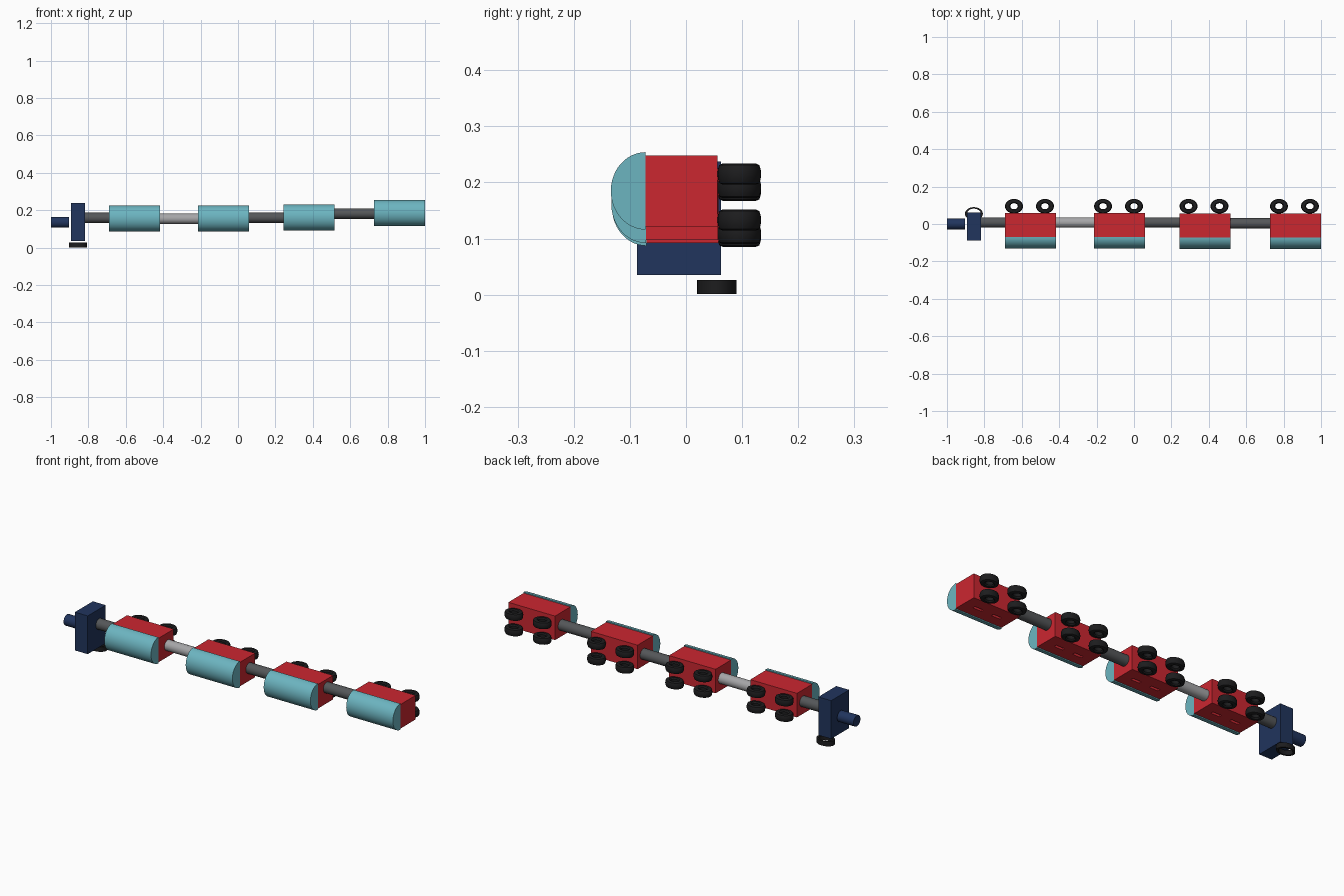
import bpy, bmesh
from math import pi, cos, sin, radians

if "Cube" in bpy.data.objects:
    bpy.data.objects.remove(bpy.data.objects["Cube"])


def mat(name, rgb):
    m = bpy.data.materials.new(name)
    m.diffuse_color = (*rgb, 1)
    m.use_nodes = True
    m.node_tree.nodes["Principled BSDF"].inputs["Base Color"].default_value = m.diffuse_color
    return m


RED = mat("red", (0.60, 0.02, 0.03))
TEAL = mat("teal", (0.15, 0.46, 0.53))
NAVY = mat("navy", (0.015, 0.035, 0.11))
BLACK = mat("black", (0.012, 0.012, 0.013))
DARK = mat("dark_grey", (0.09, 0.095, 0.10))
LIGHT = mat("light_grey", (0.38, 0.38, 0.39))


def finish(name, bm, material, smooth=False):
    bmesh.ops.recalc_face_normals(bm, faces=bm.faces)
    me = bpy.data.meshes.new(name)
    bm.to_mesh(me)
    bm.free()
    ob = bpy.data.objects.new(name, me)
    bpy.context.collection.objects.link(ob)
    if material:
        me.materials.append(material)
    if smooth:
        bpy.ops.object.select_all(action='DESELECT')
        ob.select_set(True)
        bpy.context.view_layer.objects.active = ob
        bpy.ops.object.shade_smooth_by_angle(angle=radians(35))
    return ob


def box(name, x, y, z, material):
    bm = bmesh.new()
    bmesh.ops.create_cube(bm, size=1)
    for v in bm.verts:
        for i, (lo, hi) in enumerate((x, y, z)):
            v.co[i] = (lo + hi) / 2 + v.co[i] * (hi - lo)
    return finish(name, bm, material)


def extrude_x(name, outline, x0, x1, material):
    """Prism along x from a closed (y, z) outline."""
    bm = bmesh.new()
    face = bm.faces.new([bm.verts.new((x0, y, z)) for y, z in outline])
    ext = bmesh.ops.extrude_face_region(bm, geom=[face], use_keep_orig=True)
    verts = [g for g in ext["geom"] if isinstance(g, bmesh.types.BMVert)]
    bmesh.ops.translate(bm, vec=(x1 - x0, 0, 0), verts=verts)
    return finish(name, bm, material, True)


def rod(name, x0, x1, y, z, r, material):
    ring = [(y + r * cos(a), z + r * sin(a)) for a in (i * pi / 16 for i in range(32))]
    return extrude_x(name, ring, x0, x1, material)


def tyre(name, loc, profile, squash, steps=32):
    """Closed (radius, height) profile turned about z, then narrowed in y."""
    bm = bmesh.new()
    rings = []
    for i in range(steps):
        a = 2 * pi * i / steps
        rings.append([bm.verts.new((loc[0] + r * cos(a), loc[1] + squash * r * sin(a), loc[2] + h))
                      for r, h in profile])
    n = len(profile)
    for i in range(steps):
        p, q = rings[i], rings[(i + 1) % steps]
        for j in range(n):
            bm.faces.new((p[j], q[j], q[(j + 1) % n], p[(j + 1) % n]))
    return finish(name, bm, BLACK, True)


WHEEL = [(0.020, -0.012), (0.026, -0.018), (0.036, -0.019), (0.044, -0.016), (0.047, -0.009), (0.048, 0),
         (0.047, 0.009), (0.044, 0.016), (0.036, 0.019), (0.026, 0.018), (0.020, 0.012)]
FRONT_RING = [(0.037, -0.0125), (0.048, -0.0125), (0.048, 0.0125), (0.037, 0.0125)]

# wagons: centre x, y offset, centre z
WAGONS = [(-0.553, 0.002, 0.156), (-0.077, 0.002, 0.156), (0.380, 0.001, 0.161), (0.8635, 0.0, 0.185)]
HALF = 0.1365
for k, (cx, dy, cz) in enumerate(WAGONS, 1):
    x0, x1 = cx - HALF, cx + HALF
    body = box(f"wagon_body_{k}", (x0, x1), (-0.072 + dy, 0.056 + dy), (cz - 0.0635, cz + 0.0635), RED)
    # shallow slots under the body
    for s in (-1, 1):
        sx = cx + s * 0.055
        cutter = box(f"slot_cutter_{k}", (sx - 0.025, sx + 0.025), (-0.018, -0.003),
                     (cz - 0.08, cz - 0.048), RED)
        cutter.hide_render = True
        cutter.hide_set(True)
        mod = body.modifiers.new("slot", 'BOOLEAN')
        mod.operation = 'DIFFERENCE'
        mod.solver = 'EXACT'
        mod.object = cutter
    # rounded front panel
    arc = [(-0.072 + dy - 0.062 * sin(a), cz + 0.069 * cos(a)) for a in (i * pi / 24 for i in range(25))]
    extrude_x(f"wagon_rounded_side_{k}", arc, x0, x1, TEAL)
    # four wheels on the back face
    for wx in (-0.0885, 0.077):
        for label, wz in (("upper", 0.030), ("lower", -0.052)):
            tyre(f"{label}_wheel_{k}", (cx + wx, 0.095, cz + wz), WHEEL, 0.81)

# couplings between the parts
for k, (x0, x1, y, z, m) in enumerate([(-0.825, -0.685, 0.008, 0.159, DARK), (-0.42, -0.21, 0.008, 0.154, LIGHT),
                                       (0.055, 0.247, 0.008, 0.160, DARK), (0.512, 0.73, 0.003, 0.182, DARK)], 1):
    rod(f"coupling_{k}", x0, x1, y, z, 0.028, m)

# end block with nose and ground ring
box("end_block", (-0.893, -0.818), (-0.0875, 0.0625), (0.035, 0.237), NAVY)
rod("nose", -1.0, -0.904, 0.0, 0.135, 0.029, NAVY)
tyre("ground_ring", (-0.856, 0.055, 0.0135), FRONT_RING, 0.73)
